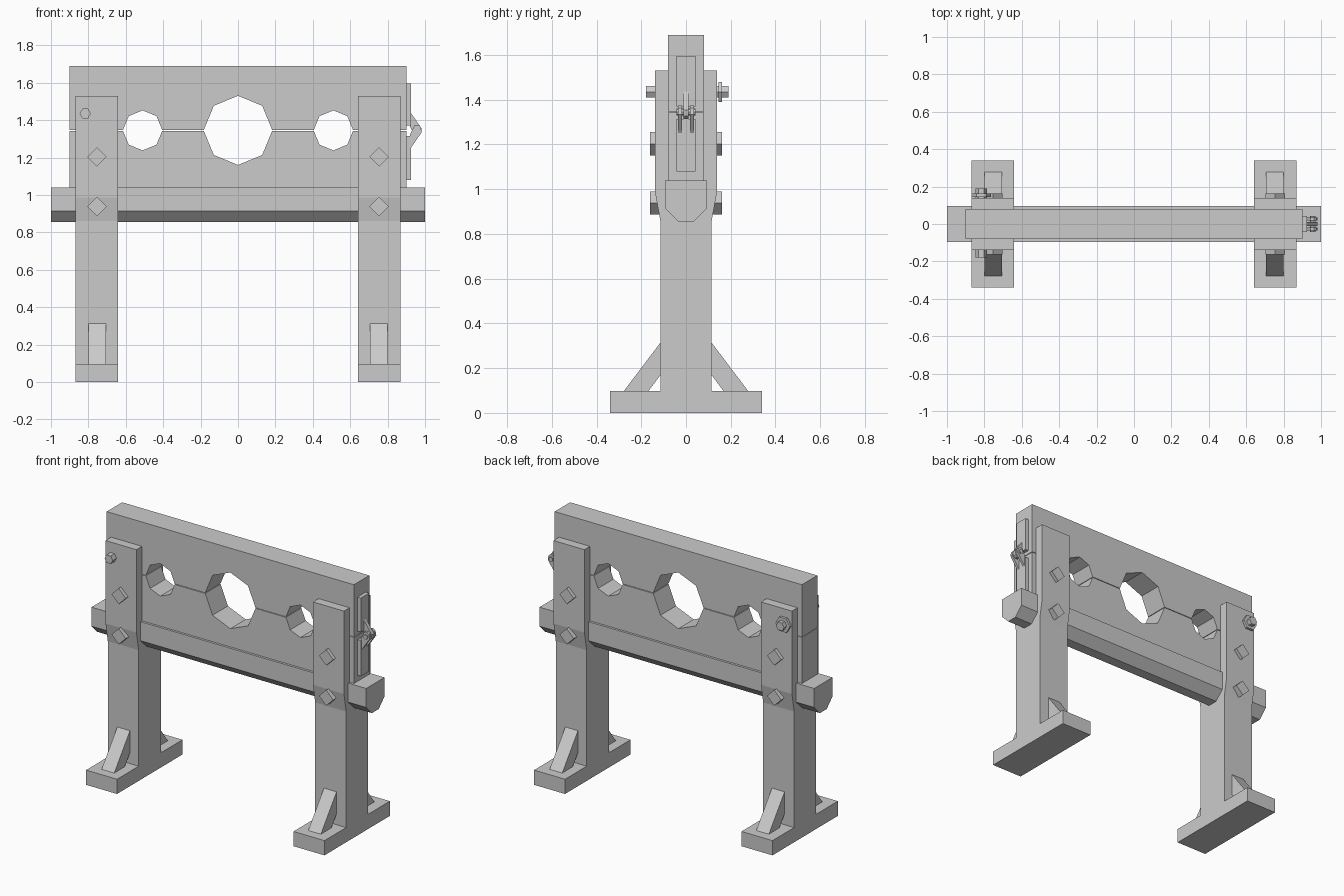
import bpy, bmesh, math

if "Cube" in bpy.data.objects:
    bpy.data.objects.remove(bpy.data.objects["Cube"], do_unlink=True)

grey = bpy.data.materials.new("plain_grey")
grey.use_nodes = True
grey.diffuse_color = (0.6, 0.6, 0.6, 1)
grey.node_tree.nodes["Principled BSDF"].inputs["Base Color"].default_value = (0.6, 0.6, 0.6, 1)


def prism(name, points, axis, lo, hi):
    """Extrude a (x, z) profile along Y, or a (y, z) profile along X."""
    bm = bmesh.new()
    place = (lambda a, z: (a, lo, z)) if axis == "Y" else (lambda a, z: (lo, a, z))
    face = bm.faces.new([bm.verts.new(place(a, z)) for a, z in points])
    new = bmesh.ops.extrude_face_region(bm, geom=[face])["geom"]
    step = (0, hi - lo, 0) if axis == "Y" else (hi - lo, 0, 0)
    bmesh.ops.translate(bm, vec=step, verts=[v for v in new if isinstance(v, bmesh.types.BMVert)])
    bmesh.ops.recalc_face_normals(bm, faces=bm.faces)
    mesh = bpy.data.meshes.new(name)
    bm.to_mesh(mesh)
    bm.free()
    mesh.materials.append(grey)
    obj = bpy.data.objects.new(name, mesh)
    bpy.context.collection.objects.link(obj)
    return obj


def box(name, x0, x1, y0, y1, z0, z1):
    return prism(name, [(x0, z0), (x1, z0), (x1, z1), (x0, z1)], "Y", y0, y1)


def ring(x, z, radius, sides):
    turn = 2 * math.pi / sides
    return [(x + radius * math.cos(i * turn), z + radius * math.sin(i * turn)) for i in range(sides)]


def mirrored(points):
    """Close a (y, z) half outline by mirroring it across y = 0."""
    return points + [(-a, z) for a, z in reversed(points)]


# Two boards meeting at the seam, each with half-octagon notches
SEAM = 1.345
HOLES = [(-0.51, 0.105), (0, 0.183), (0.51, 0.105)]


def board(name, side, edge):
    seam = SEAM + side * 0.002
    outline = [(-0.9, edge), (-0.9, seam)]
    for x, radius in HOLES:
        for i in range(5):
            a = math.pi * i / 4
            outline.append((x - radius * math.cos(a), seam + side * radius * math.sin(a)))
    outline += [(0.9, seam), (0.9, edge)]
    prism(name, outline, "Y", -0.08, 0.08)


board("lower_board", -1, 1.03)
board("upper_board", 1, 1.69)

# Cross beam with chamfered underside
prism("cross_beam", mirrored([(0.035, 0.855), (0.095, 0.915), (0.095, 1.04)]), "X", -1, 1)

# Posts, feet, braces and square bolts
for label, cx in (("right", -0.755), ("left", 0.755)):
    x0, x1 = cx - 0.1125, cx + 0.1125
    post = [(0.115, 0.09), (0.115, 0.86), (0.138, 0.985), (0.138, 1.53)]
    prism(label + "_post", mirrored(post), "X", x0, x1)
    box(label + "_foot", x0, x1, -0.34, 0.34, 0, 0.097)
    for end, s in (("front", -1), ("back", 1)):
        brace = [(0.11, 0.32), (0.28, 0.095), (0.17, 0.095), (0.11, 0.175)]
        bx = math.copysign(0.752, cx)
        prism(f"{label}_{end}_brace", [(s * y, z) for y, z in brace], "X", bx - 0.046, bx + 0.046)
        for level, z in (("upper", 1.203), ("lower", 0.938)):
            prism(f"{label}_{end}_{level}_bolt", ring(cx, z, 0.052, 4), "Y",
                  min(s * 0.12, s * 0.162), max(s * 0.12, s * 0.162))

# Locking pin through the right post
prism("locking_pin", ring(-0.817, 1.435, 0.03, 6), "Y", -0.178, 0.19)
prism("locking_nut", ring(-0.817, 1.435, 0.052, 6), "Y", 0.145, 0.162)

# Hinge on the left end: plates, interlocking knuckles and pin
box("upper_hinge_plate", 0.89, 0.925, -0.043, 0.043, SEAM + 0.025, 1.595)
box("lower_hinge_plate", 0.89, 0.925, -0.043, 0.043, 1.08, SEAM - 0.03)
lug = [(0.92, 0.1), (0.982, 0.01), (0.977, -0.018), (0.963, -0.03), (0.945, -0.03), (0.92, 0.02)]
for name, y, half, s in (("middle_knuckle", 0, 0.012, 1),
                         ("front_knuckle", -0.027, 0.008, -1),
                         ("back_knuckle", 0.027, 0.008, -1)):
    prism(name, [(x, SEAM + s * z) for x, z in lug], "Y", y - half, y + half)
prism("hinge_pin", ring(0.956, SEAM, 0.015, 8), "Y", -0.042, 0.042)
